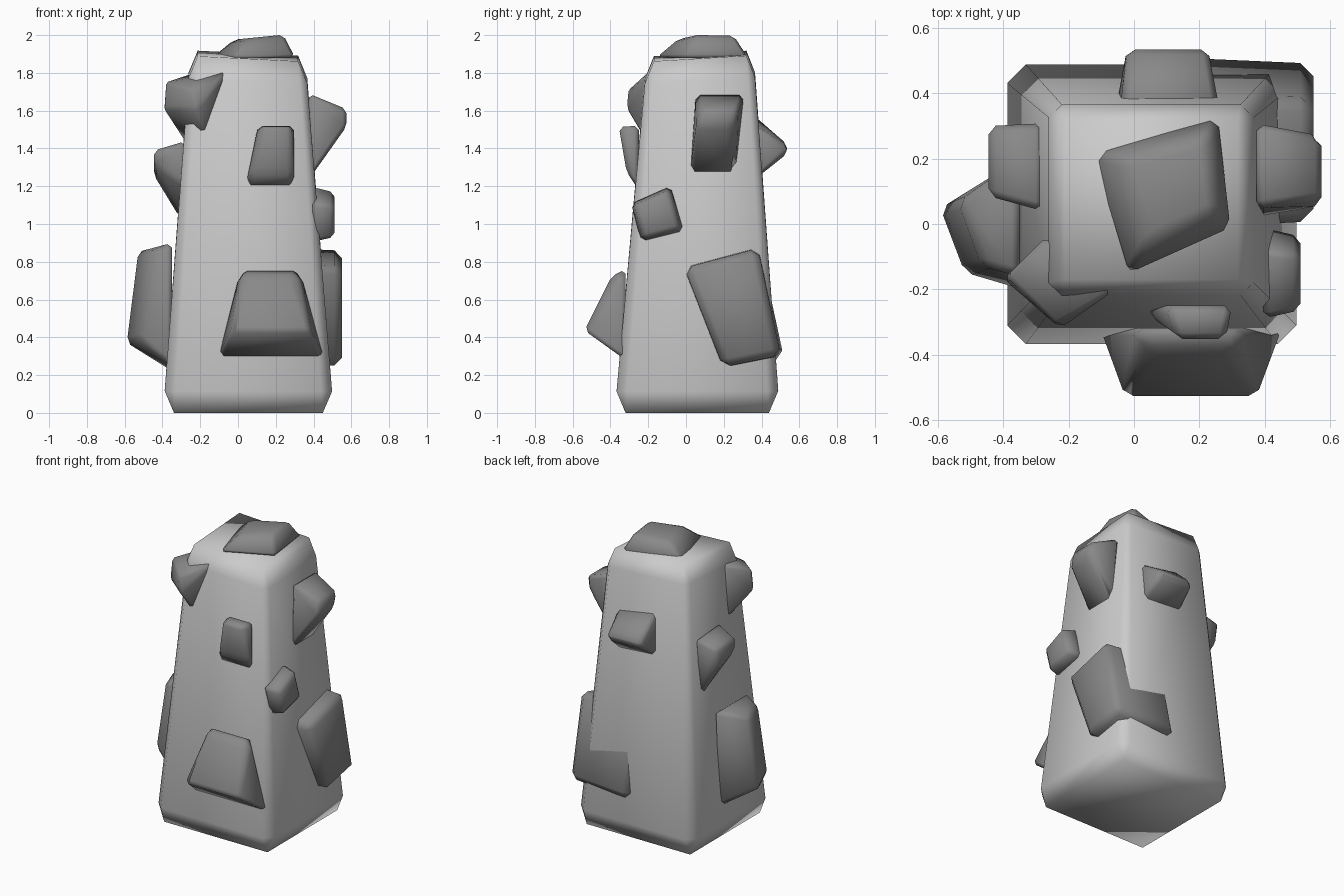
import bpy, bmesh
from math import radians
from mathutils import Vector

if "Cube" in bpy.data.objects:
    bpy.data.objects.remove(bpy.data.objects["Cube"])

# Dark grey for the rocks
dark = bpy.data.materials.new('dark_stone')
dark.diffuse_color = (0.25, 0.25, 0.25, 1)
dark.use_nodes = True
dark.node_tree.nodes["Principled BSDF"].inputs["Base Color"].default_value = dark.diffuse_color


def hull(name, points, bevel, warp=None, material=dark):
    """Convex block around the points, with chamfered edges and soft shading."""
    bm = bmesh.new()
    for p in points:
        bm.verts.new(p)
    bmesh.ops.convex_hull(bm, input=bm.verts)
    loose = [v for v in bm.verts if not v.link_faces]
    bmesh.ops.delete(bm, geom=loose, context='VERTS')
    bmesh.ops.dissolve_limit(bm, angle_limit=radians(10), verts=bm.verts, edges=bm.edges)
    sharp = [e for e in bm.edges if len(e.link_faces) == 2 and e.calc_face_angle() > radians(22)]
    bmesh.ops.bevel(bm, geom=sharp, offset=bevel, segments=1, profile=0.5,
                    affect='EDGES', clamp_overlap=True)
    if warp:
        for v in bm.verts:
            v.co = warp(v.co)
    bmesh.ops.recalc_face_normals(bm, faces=bm.faces)
    for f in bm.faces:
        f.smooth = True
    mesh = bpy.data.meshes.new(name)
    bm.to_mesh(mesh)
    bm.free()
    if material:
        mesh.materials.append(material)
    obj = bpy.data.objects.new(name, mesh)
    bpy.context.collection.objects.link(obj)
    return obj


# Maps outline coordinates (u, v) and outward depth d to each side of the pillar
SIDES = {
    'front': lambda u, v, d: (u, -d, v),
    'back': lambda u, v, d: (u, d, v),
    'right': lambda u, v, d: (d, u, v),
    'left': lambda u, v, d: (-d, u, v),
    'top': lambda u, v, d: (u, v, d),
}


def rock(name, side, base, d0, d1, scale, shift=(0, 0), tilt=(0, 0), bevel=0.022):
    """Rock with a base outline at depth d0 and a smaller, tilted outer face at d1."""
    place = SIDES[side]
    c = sum((Vector(p) for p in base), Vector((0, 0))) / len(base)
    pts = []
    for p in base:
        o = Vector(p) - c
        pts.append(place(p[0], p[1], d0))
        pts.append(place(c.x + o.x * scale[0] + shift[0],
                         c.y + o.y * scale[1] + shift[1],
                         d1 + o.x * tilt[0] + o.y * tilt[1]))
    return hull(name, pts, bevel)


def taper(co):
    """Stretch the half-height block, narrow it upwards and tilt its top."""
    t = co.z / 0.945
    x = 0.055 - 0.0025 * t + (co.x - 0.055) * (1 - 0.325 * t)
    y = 0.06 + 0.015 * t + (co.y - 0.06) * (1 - 0.355 * t)
    return Vector((x, y, 2 * co.z + t * (0.06 * (y - 0.08) - 0.05 * (x - 0.05))))


# Tapered pillar
hull('pillar', [(x, y, z) for x in (-0.397, 0.507) for y in (-0.378, 0.497)
                for z in (0, 0.945)], 0.058, taper, None)

# Rocks on the front
rock('front_lower_rock', 'front', [(-0.11, 0.28), (0.46, 0.28), (0.33, 0.76), (0.01, 0.76)],
     0.32, 0.465, (0.72, 0.6), (0, 0.06), (0, -0.3))
rock('front_upper_rock', 'front', [(0.03, 1.18), (0.30, 1.18), (0.30, 1.52), (0.10, 1.52)],
     0.25, 0.335, (0.75, 0.7), (0.01, 0.045), (0, 0.12))

# Rock wrapping the front left corner
hull('corner_rock', [(-0.40, -0.17, 1.61), (-0.39, -0.16, 1.75), (-0.27, -0.04, 1.79),
                     (-0.27, -0.04, 1.41), (-0.22, -0.32, 1.61), (-0.24, -0.31, 1.71),
                     (-0.05, -0.20, 1.81), (-0.09, -0.2, 1.66), (-0.17, -0.22, 1.44)], 0.015)

# Rocks on the left
rock('left_upper_rock', 'left', [(0.04, 1.2), (0.28, 0.98), (0.31, 1.42), (0.04, 1.44)],
     0.28, 0.445, (0.8, 0.3), (0.02, 0.075), (0, 0))
rock('left_lower_rock', 'left', [(0.16, 0.22), (-0.2, 0.25), (-0.16, 0.9), (0.2, 0.9)],
     0.35, 0.53, (0.55, 0.7), (-0.04, 0.05), (0.2, -0.1), 0.025)

# Rocks on the right
rock('right_lower_rock', 'right', [(-0.03, 0.78), (0.39, 0.89), (0.52, 0.29), (0.19, 0.225)],
     0.09, 0.55, (0.92, 0.94), bevel=0.04)
rock('right_middle_rock', 'right', [(-0.295, 1.11), (-0.08, 1.205), (-0.005, 0.96), (-0.24, 0.9)],
     0.395, 0.51, (0.82, 0.82))
rock('right_upper_rock', 'right', [(0.02, 1.235), (0.26, 1.235), (0.31, 1.69), (0.05, 1.69)],
     0.375, 0.575, (0.75, 0.2), (0, 0.1))

# Rock on the back
rock('back_rock', 'back', [(-0.055, 1.26), (0.255, 1.235), (0.26, 1.52), (-0.04, 1.57)],
     0.365, 0.535, (0.8, 0.15))

# Cap rock on top
rock('top_rock', 'top', [(-0.145, 0.225), (0.265, 0.335), (0.305, -0.02), (-0.025, -0.17)],
     1.88, 1.99, (0.6, 0.6), (0.02, 0.02), (0.06, 0))
